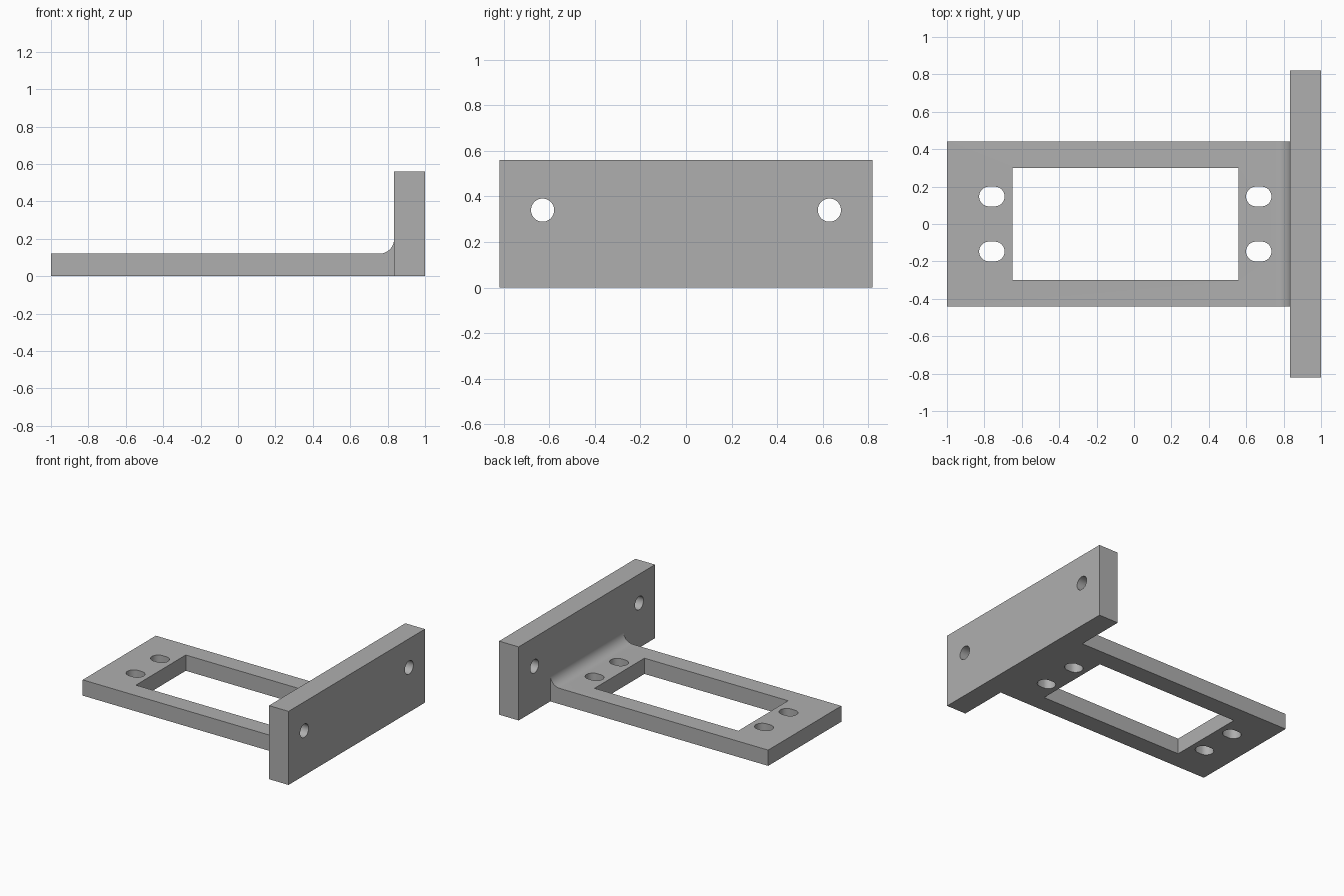
import bpy, bmesh, math
from mathutils import Vector

cube = bpy.data.objects.get("Cube")
if cube:
    bpy.data.objects.remove(cube)

GREY = (0.43, 0.43, 0.43, 1)
mat = bpy.data.materials.new("grey metal")
mat.use_nodes = True
mat.diffuse_color = GREY
mat.node_tree.nodes["Principled BSDF"].inputs["Base Color"].default_value = GREY


def prism(name, points, along):
    """Extrude a closed outline of 3D points along a vector."""
    bm = bmesh.new()
    face = bm.faces.new([bm.verts.new(p) for p in points])
    ext = bmesh.ops.extrude_face_region(bm, geom=[face])
    moved = [v for v in ext["geom"] if isinstance(v, bmesh.types.BMVert)]
    bmesh.ops.translate(bm, vec=Vector(along), verts=moved)
    bmesh.ops.recalc_face_normals(bm, faces=bm.faces)
    mesh = bpy.data.meshes.new(name)
    bm.to_mesh(mesh)
    bm.free()
    mesh.materials.append(mat)
    obj = bpy.data.objects.new(name, mesh)
    bpy.context.collection.objects.link(obj)
    return obj


def box(name, x0, x1, half_y, z0, z1):
    outline = [(x0, -half_y, z0), (x1, -half_y, z0), (x1, half_y, z0), (x0, half_y, z0)]
    return prism(name, outline, (0, 0, z1 - z0))


def oval(radius, stretch, steps=32):
    """Round outline, pulled apart into a slot by stretch."""
    pts = []
    for i in range(steps):
        a = 2 * math.pi * (i + 0.5) / steps
        c = math.cos(a)
        pts.append((radius * c + math.copysign(stretch, c), radius * math.sin(a)))
    return pts


def combine(target, tool, operation):
    mod = target.modifiers.new(operation.lower(), "BOOLEAN")
    mod.operation = operation
    mod.solver = "EXACT"
    mod.object = tool
    bpy.context.view_layer.objects.active = target
    bpy.ops.object.modifier_apply(modifier=mod.name)
    bpy.data.objects.remove(tool)


# Mounting frame, with a fillet rising into the upright plate
thick, half_w, wall, fillet = 0.12, 0.44, 0.835, 0.08
side = [(-1, 0), (0.9, 0), (0.9, thick + fillet), (wall, thick + fillet)]
for i in range(1, 13):
    a = math.pi / 2 * i / 12
    side.append((wall - fillet + fillet * math.cos(a), thick + fillet - fillet * math.sin(a)))
side.append((-1, thick))
bracket = prism("mounting_bracket", [(x, -half_w, z) for x, z in side], (0, 2 * half_w, 0))

# Upright end plate
combine(bracket, box("end_plate", wall, 1, 0.82, 0, 0.56), "UNION")

# Rectangular window
combine(bracket, box("window_cutter", -0.65, 0.56, 0.30, -0.1, 0.3), "DIFFERENCE")

for s in (-1, 1):
    # Screw slots at both ends of the window
    for cx in (-0.76, 0.667):
        slot = [(cx + u, s * 0.147 + v, -0.1) for u, v in oval(0.053, 0.015)]
        combine(bracket, prism("slot_cutter", slot, (0, 0, 0.4)), "DIFFERENCE")
    # Round holes through the end plate
    hole = [(0.7, s * 0.63 + u, 0.34 + v) for u, v in oval(0.051, 0)]
    combine(bracket, prism("hole_cutter", hole, (0.5, 0, 0)), "DIFFERENCE")

# Smooth the fillet and hole walls, keep edges crisp
bpy.ops.object.select_all(action="DESELECT")
bracket.select_set(True)
bpy.context.view_layer.objects.active = bracket
bpy.ops.object.shade_smooth_by_angle(angle=math.radians(30))
